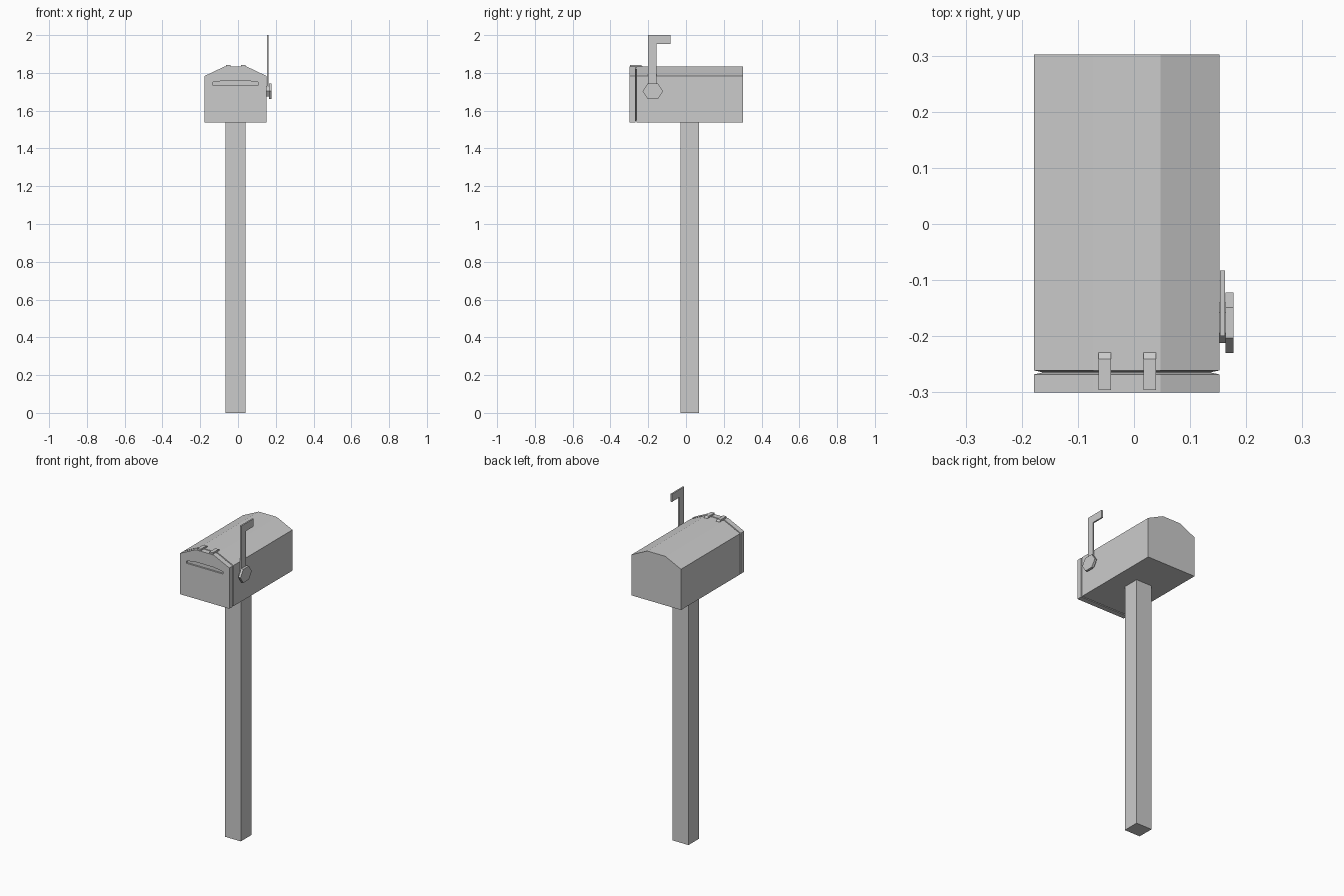
import bpy, bmesh, math

if "Cube" in bpy.data.objects:
    bpy.data.objects.remove(bpy.data.objects["Cube"])

CX = -0.013   # centre line of post and box


def make(name, verts, faces):
    mesh = bpy.data.meshes.new(name)
    mesh.from_pydata(verts, [], faces)
    bm = bmesh.new()
    bm.from_mesh(mesh)
    bmesh.ops.recalc_face_normals(bm, faces=bm.faces)
    bm.to_mesh(mesh)
    bm.free()
    obj = bpy.data.objects.new(name, mesh)
    bpy.context.collection.objects.link(obj)
    return obj


def loft(name, rings):
    """Join equal-length rings of points and cap both ends."""
    n = len(rings[0])
    verts = [p for r in rings for p in r]
    faces = [tuple(range(n)), tuple(range(len(verts) - n, len(verts)))]
    for k in range(len(rings) - 1):
        for i in range(n):
            j = (i + 1) % n
            faces.append((k * n + i, k * n + j, (k + 1) * n + j, (k + 1) * n + i))
    return make(name, verts, faces)


def along_x(name, profile, x0, x1):
    return loft(name, [[(x, y, z) for y, z in profile] for x in (x0, x1)])


def along_y(name, profile, y0, y1):
    return loft(name, [[(x, y, z) for x, z in profile] for y in (y0, y1)])


def house(half, top_half, z0, z1, z2, d=0.0):
    """Box outline with a flat-topped roof, shrunk by d."""
    h, t = half - d, top_half - d * 0.5
    return [(CX - h, z0 + d), (CX + h, z0 + d), (CX + h, z1 - d),
            (CX + t, z2 - d), (CX - t, z2 - d), (CX - h, z1 - d)]


def hexagon(cy, cz, r, rz):
    return [(cy + r * math.cos(a), cz + rz * math.sin(a))
            for a in (i * math.pi / 3 for i in range(6))]


# Post
along_y("post", [(CX - 0.053, 0), (CX + 0.053, 0), (CX + 0.053, 1.537),
                 (CX - 0.053, 1.537)], -0.03, 0.07)

# Mailbox shell with a V groove parting door and body
sections = [(-0.30, 0), (-0.268, 0), (-0.265, 0.014), (-0.264, 0.014),
            (-0.261, 0), (0.302, 0)]
shell = loft("mailbox_shell",
             [[(x, y, z) for x, z in house(0.165, 0.06, 1.537, 1.783, 1.833, d)]
              for y, d in sections])

# Letter slot cut into the door
cutter = along_y("slot_cutter", house(0.122, 0.058, 1.735, 1.75, 1.759), -0.33, -0.29)
cutter.hide_render = True
cutter.hide_viewport = True
cut = shell.modifiers.new("slot", 'BOOLEAN')
cut.object = cutter
cut.operation = 'DIFFERENCE'
cut.solver = 'EXACT'

# Hinge straps across the groove
for side, name in ((-1, "left_hinge"), (1, "right_hinge")):
    x = -0.012 + side * 0.04
    along_x(name, [(-0.296, 1.828), (-0.229, 1.828), (-0.229, 1.834),
                   (-0.241, 1.843), (-0.296, 1.843)], x - 0.011, x + 0.011)

# Flag: L-shaped arm, hub and hexagonal pivot cap
along_x("flag_arm", [(-0.20, 1.70), (-0.157, 1.70), (-0.157, 1.953),
                     (-0.083, 1.953), (-0.083, 2.0), (-0.20, 2.0)], 0.153, 0.162)
along_x("flag_hub", hexagon(-0.176, 1.703, 0.036, 0.033), 0.151, 0.164)
along_x("flag_pivot_cap", hexagon(-0.176, 1.703, 0.054, 0.047), 0.163, 0.177)
